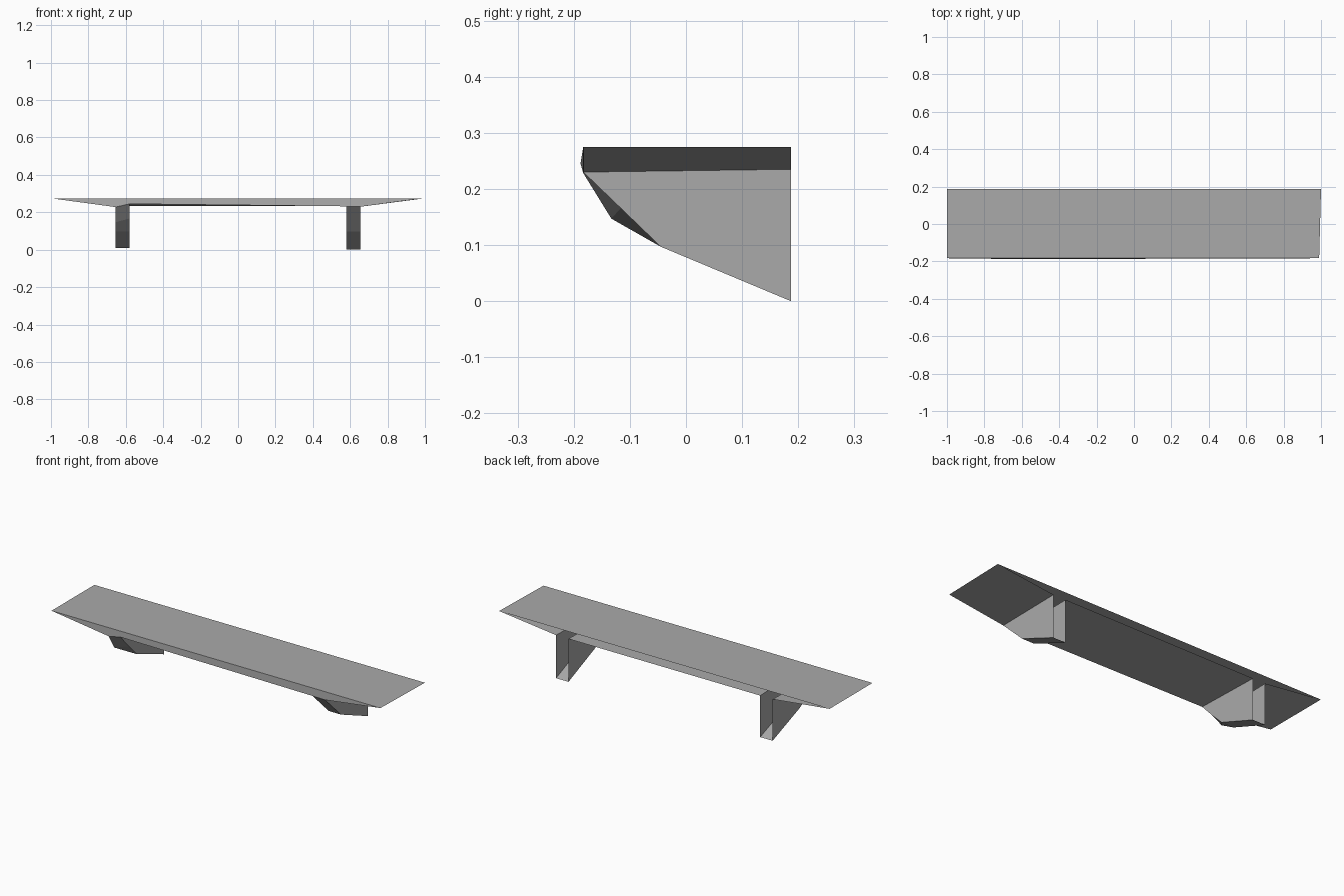
import bpy
import bmesh

cube = bpy.data.objects.get("Cube")
if cube:
    bpy.data.objects.remove(cube, do_unlink=True)

# Single plain grey for the whole model
grey = bpy.data.materials.new("plain grey")
grey.use_nodes = True
colour = (0.4, 0.4, 0.4, 1)
grey.diffuse_color = colour
grey.node_tree.nodes["Principled BSDF"].inputs["Base Color"].default_value = colour

BACK, TOP, UNDER = 0.187, 0.275, 0.235


def make_part(name, loops):
    """Build an open shell from faces given as loops of points."""
    bm = bmesh.new()
    for loop in loops:
        bm.faces.new([bm.verts.new(p) for p in loop])
    bmesh.ops.remove_doubles(bm, verts=bm.verts, dist=0.0005)
    mesh = bpy.data.meshes.new(name)
    bm.to_mesh(mesh)
    bm.free()
    mesh.materials.append(grey)
    obj = bpy.data.objects.new(name, mesh)
    bpy.context.collection.objects.link(obj)


# Deck: wedge-ended slab, open at the back and above each bracket
top = [(-1, -0.183, TOP), (0.99, -0.183, TOP), (1, BACK, TOP), (-1, BACK, TOP)]
front = [(-0.655, -0.183, 0.228), (-0.58, -0.188, 0.245),
         (0.58, -0.184, 0.232), (0.655, -0.183, 0.23)]
back = [(p[0], BACK, UNDER) for p in front]
make_part("deck", [
    top,
    [top[0], *front, top[1]],
    [top[0], top[3], back[0], front[0]],
    [front[1], back[1], back[2], front[2]],
    [front[3], back[3], top[2], top[1]],
])


# Brackets: hollow wedges, open at the back and top
def make_bracket(name, first, right_profile, left_profile, foot):
    sides = []
    for i, profile in ((first, right_profile), (first + 1, left_profile)):
        x = front[i][0]
        sides.append([front[i], *[(x, y, z) for y, z in profile],
                      (x, BACK, foot), back[i]])
    right, left = sides
    skin = [[right[i], right[i + 1], left[i + 1], left[i]]
            for i in range(len(right) - 2)]
    make_part(name, [right[::-1], left, *skin])


knee = (-0.045, 0.097)
make_bracket("right_bracket", 0, [(-0.133, 0.147), knee],
             [(-0.115, 0.167), knee], 0.008)
make_bracket("left_bracket", 2, [knee], [knee], 0)
